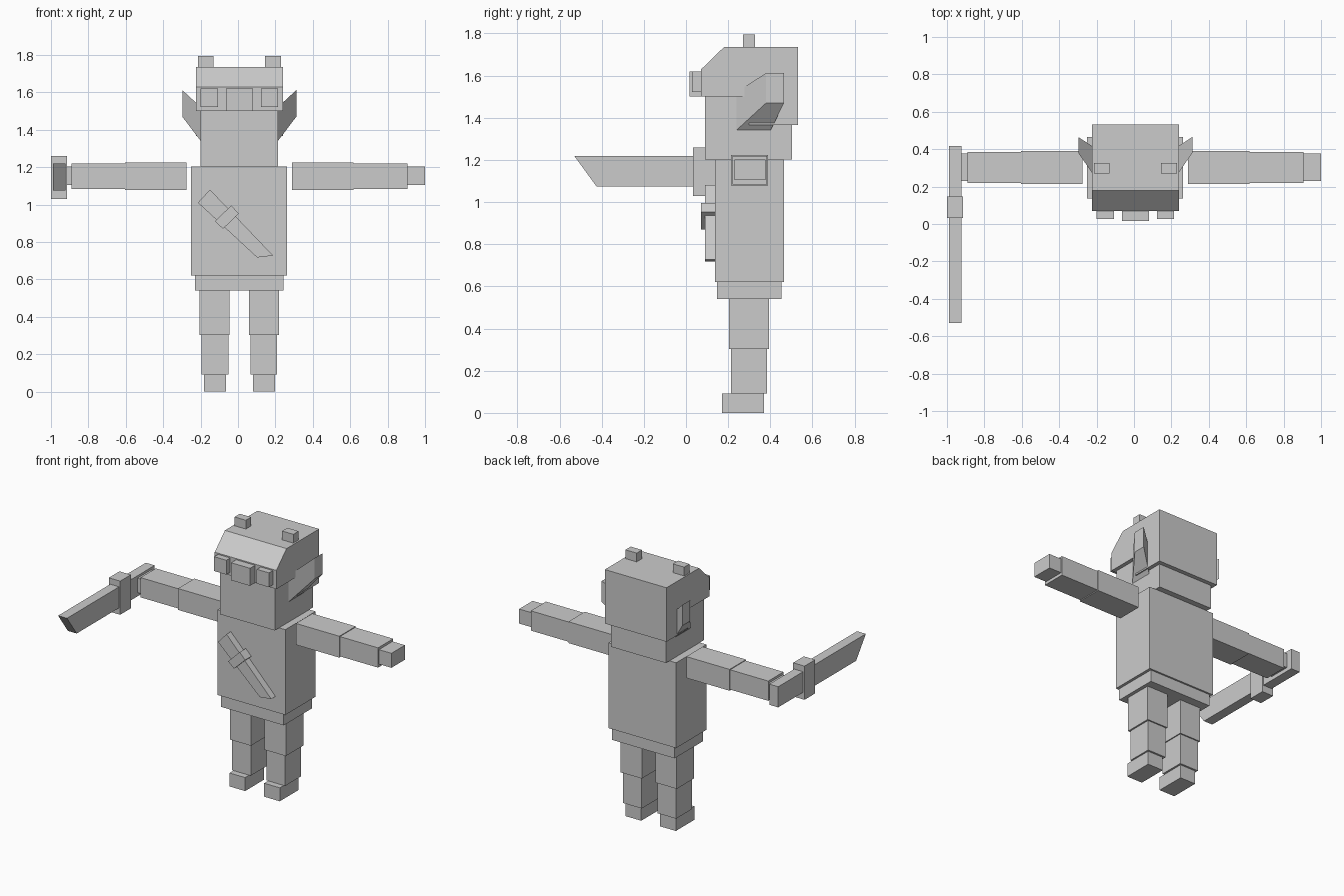
import bpy, bmesh
from mathutils import Vector

grey = bpy.data.materials.new("plain_grey")
grey.diffuse_color = (0.6, 0.6, 0.6, 1)
CX = 0.007  # symmetry plane of the body


def loft(name, ring_a, ring_b):
    """Closed solid between two matching rings of points."""
    bm = bmesh.new()
    a = [bm.verts.new(Vector(p)) for p in ring_a]
    b = [bm.verts.new(Vector(p)) for p in ring_b]
    n = len(a)
    bm.faces.new(a)
    bm.faces.new(b[::-1])
    for i in range(n):
        bm.faces.new((a[i], b[i], b[(i + 1) % n], a[(i + 1) % n]))
    bmesh.ops.recalc_face_normals(bm, faces=bm.faces)
    mesh = bpy.data.meshes.new(name)
    bm.to_mesh(mesh)
    bm.free()
    mesh.materials.append(grey)
    obj = bpy.data.objects.new(name, mesh)
    bpy.context.collection.objects.link(obj)
    return obj


def prism_x(name, yz, x0, x1):
    return loft(name, [(x0, y, z) for y, z in yz], [(x1, y, z) for y, z in yz])


def prism_y(name, xz, y0, y1):
    return loft(name, [(x, y0, z) for x, z in xz], [(x, y1, z) for x, z in xz])


def box(name, x0, x1, y0, y1, z0, z1):
    return prism_x(name, [(y0, z0), (y1, z0), (y1, z1), (y0, z1)], x0, x1)


def pair(name, x0, x1, *yz):
    """Two boxes mirrored about the body centre; x is measured from it."""
    box("right_" + name, CX + x0, CX + x1, *yz)
    box("left_" + name, CX - x1, CX - x0, *yz)


# torso and hips
box("torso", -0.25, 0.262, 0.137, 0.464, 0.62, 1.203)
box("hips", -0.23, 0.243, 0.147, 0.452, 0.54, 0.62)

# legs
pair("thigh", 0.052, 0.212, 0.204, 0.393, 0.302, 0.54)
pair("shin", 0.059, 0.201, 0.213, 0.384, 0.092, 0.302)
pair("foot", 0.072, 0.190, 0.170, 0.371, 0.0, 0.092)

# arms
pair("upper_arm", 0.282, 0.610, 0.213, 0.390, 1.078, 1.224)
pair("forearm", 0.610, 0.898, 0.220, 0.384, 1.084, 1.219)
pair("hand", 0.898, 0.992, 0.230, 0.376, 1.104, 1.203)

# head and helmet with a sloped brow and a lower back
box("head", -0.20, 0.215, 0.09, 0.503, 1.203, 1.60)
prism_x("helmet", [(0.07, 1.5), (0.07, 1.628), (0.18, 1.735), (0.532, 1.735),
                   (0.532, 1.366), (0.30, 1.366), (0.30, 1.5)], -0.225, 0.241)
pair("helmet_knob", 0.137, 0.222, 0.27, 0.327, 1.73, 1.795)

# goggles
pair("goggle", 0.115, 0.207, 0.028, 0.075, 1.522, 1.62)
box("goggle_bridge", -0.063, 0.08, 0.016, 0.075, 1.50, 1.62)

# ears flaring out and back
for side, s in (("right", 1), ("left", -1)):
    inner, outer = CX + s * 0.205, CX + s * 0.305
    loft(side + "_ear",
         [(inner, 0.236, 1.338), (inner, 0.40, 1.338), (inner, 0.40, 1.52), (inner, 0.236, 1.52)],
         [(outer, 0.38, 1.47), (outer, 0.465, 1.47), (outer, 0.465, 1.612), (outer, 0.38, 1.612)])

# sword in the hand
prism_x("sword_blade", [(-0.53, 1.219), (0.09, 1.219), (0.09, 1.075), (-0.425, 1.075)],
        -0.989, -0.922)
box("sword_guard", -1.0, -0.914, 0.033, 0.148, 1.03, 1.26)
box("sword_grip", -0.989, -0.922, 0.10, 0.417, 1.078, 1.219)

# knife strapped across the chest
prism_y("chest_knife", [(-0.214, 1.01), (-0.15, 1.08), (0.188, 0.727), (0.102, 0.717)],
        0.09, 0.14)
prism_y("chest_knife_guard", [(-0.123, 0.91), (-0.037, 0.995), (0.005, 0.952), (-0.08, 0.87)],
        0.07, 0.14)
